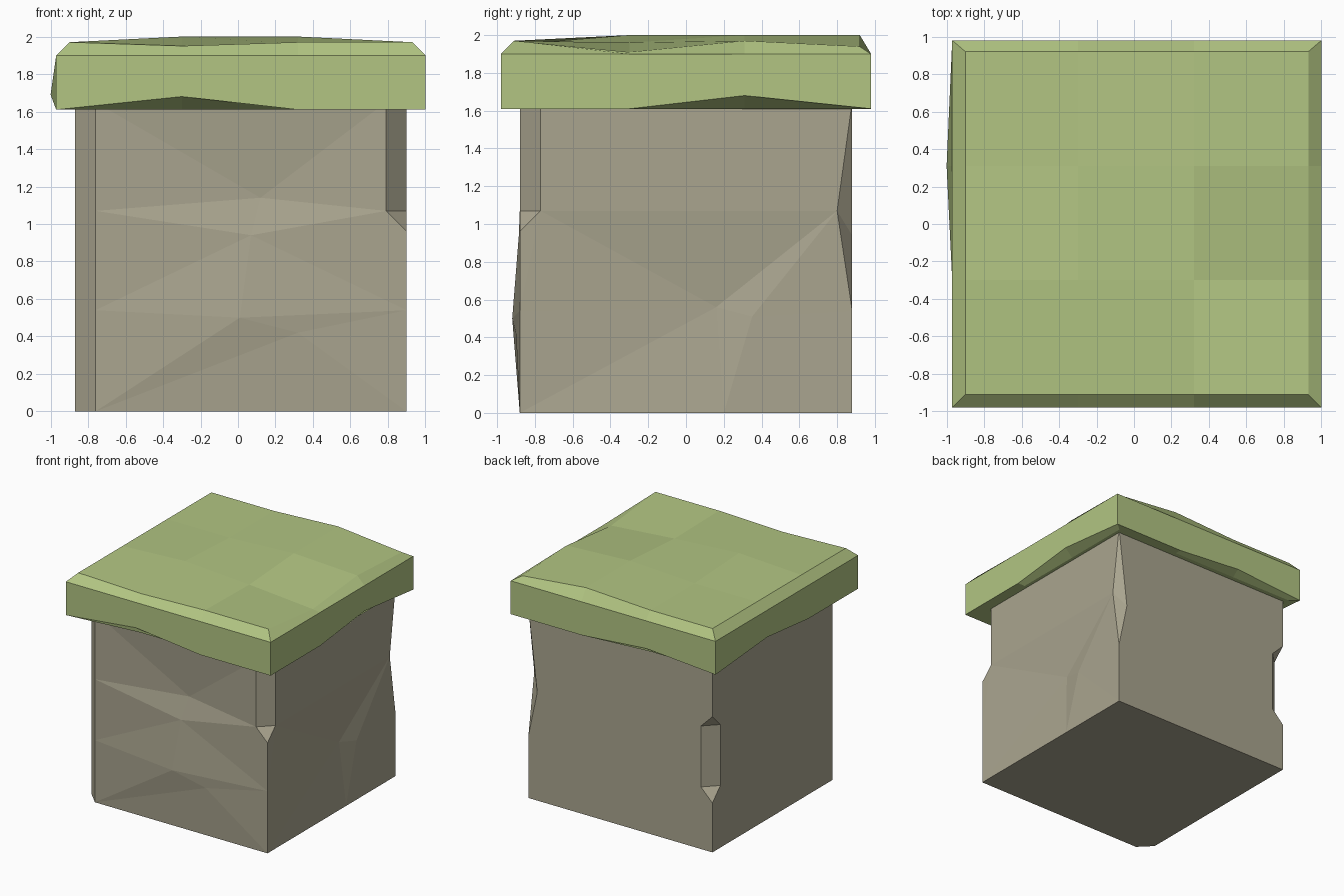
import bpy
import bmesh
from mathutils import Vector
from mathutils.geometry import delaunay_2d_cdt

cube = bpy.data.objects.get("Cube")
if cube:
    bpy.data.objects.remove(cube, do_unlink=True)


def make_material(name, colour):
    material = bpy.data.materials.new(name)
    material.use_nodes = True
    material.diffuse_color = (*colour, 1)
    shader = material.node_tree.nodes["Principled BSDF"]
    shader.inputs["Base Color"].default_value = (*colour, 1)
    shader.inputs["Roughness"].default_value = 0.9
    return material


def finish(bm, name, material):
    bmesh.ops.recalc_face_normals(bm, faces=bm.faces)
    mesh = bpy.data.meshes.new(name)
    bm.to_mesh(mesh)
    bm.free()
    mesh.materials.append(material)
    bpy.context.collection.objects.link(bpy.data.objects.new(name, mesh))


stone = make_material("weathered stone", (0.40, 0.375, 0.275))
moss = make_material("moss green", (0.445, 0.56, 0.225))

# Stone block: named corner points, with chips cut from the upright edges
left, right, front, back = -0.87, 0.9, -0.88, 0.88
cut, low, high, top = 0.11, 0.54, 1.07, 1.65
points = {
    # front corner chamfered over the full height
    "chamfer_front_base": (left + cut, front, 0),
    "chamfer_front_low": (left + cut, front, low),
    "chamfer_front_high": (left + cut, front, high),
    "chamfer_front_top": (left + cut, front, top),
    "chamfer_side_base": (left, front + cut, 0),
    "chamfer_side_top": (left, front + cut, top),
    # front corner chipped in its upper half
    "chip_base": (right, front, 0),
    "chip_low": (right, front, low),
    "chip_tip": (right, front, high - cut),
    "chip_front": (right - cut, front, high),
    "chip_front_top": (right - cut, front, top),
    "chip_side": (right, front + cut, high),
    "chip_side_top": (right, front + cut, top),
    # back corner with a shallow dent
    "dent_base": (right, back, 0),
    "dent_tip": (right, back, low),
    "dent_side": (right, 0.8, high),
    "dent_back": (0.815, back, 0.94),
    "dent_top": (right, back, top),
    # back corner with a notch halfway up
    "notch_base": (left, back, 0),
    "notch_tip": (left, back, low - cut),
    "notch_back_low": (left + cut, back, low),
    "notch_back_high": (left + cut, back, high),
    "notch_side_low": (left, back - cut, low),
    "notch_side_high": (left, back - cut, high),
    "notch_peak": (left, back, high + cut),
    "notch_top": (left, back, top),
    # relief on the front
    "ledge_back": (0.12, -0.84, 1.14),
    "ledge_lip": (0.07, -0.885, 0.94),
    "bulge": (0.01, -0.92, 0.5),
    "bulge_side": (0.32, -0.9, 0.42),
    # crack on the side
    "crack_deep": (0.86, 0.16, 0.56),
    "crack_edge": (0.895, 0.35, 0.51),
    "crack_base": (right, 0.2, 0),
}
block = bmesh.new()
verts = {name: block.verts.new(co) for name, co in points.items()}


def panel(across, outline, inner="", creases=""):
    """Fill an outline with triangles that follow the inner points and creases."""
    loop = outline.split()
    names = loop + inner.split()
    axis = Vector(across)
    flat = [Vector((axis.dot(verts[n].co), verts[n].co.z)) for n in names]
    edges = [tuple(names.index(n) for n in pair.split()) for pair in creases.split(",") if pair]
    result = delaunay_2d_cdt(flat, edges, [list(range(len(loop)))], 1, 0.0001)
    faces, origins = result[2], result[3]
    for face in faces:
        block.faces.new([verts[names[origins[i][0]]] for i in face])


def polygon(corners):
    block.faces.new([verts[n] for n in corners.split()])


# Front panel with its ledge and bulge
panel((1, 0, 0),
      "chamfer_front_base chip_base chip_low chip_tip chip_front chip_front_top "
      "chamfer_front_top chamfer_front_high chamfer_front_low",
      "ledge_back ledge_lip bulge bulge_side",
      "chamfer_front_high ledge_back,ledge_back chip_front,chamfer_front_high ledge_lip,"
      "ledge_lip chip_front,ledge_lip bulge,chamfer_front_base bulge,bulge bulge_side,"
      "chamfer_front_base bulge_side,chamfer_front_low bulge,bulge chip_low")
# Side panel with its crack
panel((0, 1, 0),
      "chip_base crack_base dent_base dent_tip dent_side dent_top chip_side_top "
      "chip_side chip_tip chip_low",
      "crack_deep crack_edge",
      "dent_side crack_deep,crack_deep crack_edge,dent_side crack_edge,chip_low crack_deep,"
      "crack_deep crack_base,crack_edge crack_base,chip_side dent_side")
# Plain back and side panels
panel((-1, 0, 0),
      "dent_base notch_base notch_tip notch_back_low notch_back_high notch_peak "
      "notch_top dent_top dent_back dent_tip")
panel((0, -1, 0),
      "notch_base chamfer_side_base chamfer_side_top notch_top notch_peak "
      "notch_side_high notch_side_low notch_tip")
# Chamfers, chips, underside and top
for corners in (
    "chamfer_front_base chamfer_front_low chamfer_front_high chamfer_front_top "
    "chamfer_side_top chamfer_side_base",
    "chip_front chip_front_top chip_side_top chip_side",
    "chip_front chip_side chip_tip",
    "dent_top dent_side dent_back",
    "dent_side dent_tip dent_back",
    "notch_back_low notch_back_high notch_side_high notch_side_low",
    "notch_tip notch_back_low notch_side_low",
    "notch_peak notch_side_high notch_back_high",
    "chamfer_front_base chip_base crack_base dent_base notch_base chamfer_side_base",
    "chamfer_front_top chip_front_top chip_side_top dent_top notch_top chamfer_side_top",
):
    polygon(corners)
finish(block, "stone_block", stone)

# Mossy cap: uneven top grid, bevelled rim and wavy lower edge
columns, rows = (-0.9, -0.3, 0.32, 0.93), (-0.91, -0.3, 0.31, 0.92)
heights = ((1.97, 1.95, 1.97, 1.97),
           (1.97, 2.0, 1.96, 1.91),
           (1.97, 1.97, 2.0, 1.97),
           (1.97, 1.97, 2.0, 1.94))
lifts = {(1, 0): 0.07, (3, 2): 0.07, (1, 3): 0.05, (0, 2): 0.08}
cap_bottom, rim_height = 1.61, 1.9
cap = bmesh.new()
grid = {(i, j): cap.verts.new((columns[i], rows[j], heights[j][i]))
        for i in range(4) for j in range(4)}
for i in range(3):
    for j in range(3):
        cap.faces.new([grid[i, j], grid[i + 1, j], grid[i + 1, j + 1], grid[i, j + 1]])

border = ([(i, 0) for i in range(3)] + [(3, j) for j in range(3)]
          + [(i, 3) for i in (3, 2, 1)] + [(0, j) for j in (3, 2, 1)])


def rim_point(i, j, z):
    x = {0: -0.97, 3: 1.0}.get(i, columns[i])
    y = {0: -0.98, 3: 0.98}.get(j, rows[j])
    return Vector((x, y, z))


upper = [cap.verts.new(rim_point(i, j, rim_height)) for i, j in border]
lower = [cap.verts.new(rim_point(i, j, cap_bottom + lifts.get((i, j), 0))) for i, j in border]
lower[border.index((0, 2))].co.x = -1.0
under = [cap.verts.new((columns[i], rows[j], cap_bottom)) for i, j in border]
rings = [[grid[key] for key in border], upper, lower, under]
for ring, following in zip(rings, rings[1:]):
    for k in range(len(border)):
        n = (k + 1) % len(border)
        cap.faces.new([ring[k], following[k], following[n], ring[n]])
cap.faces.new(under)
finish(cap, "mossy_cap", moss)
